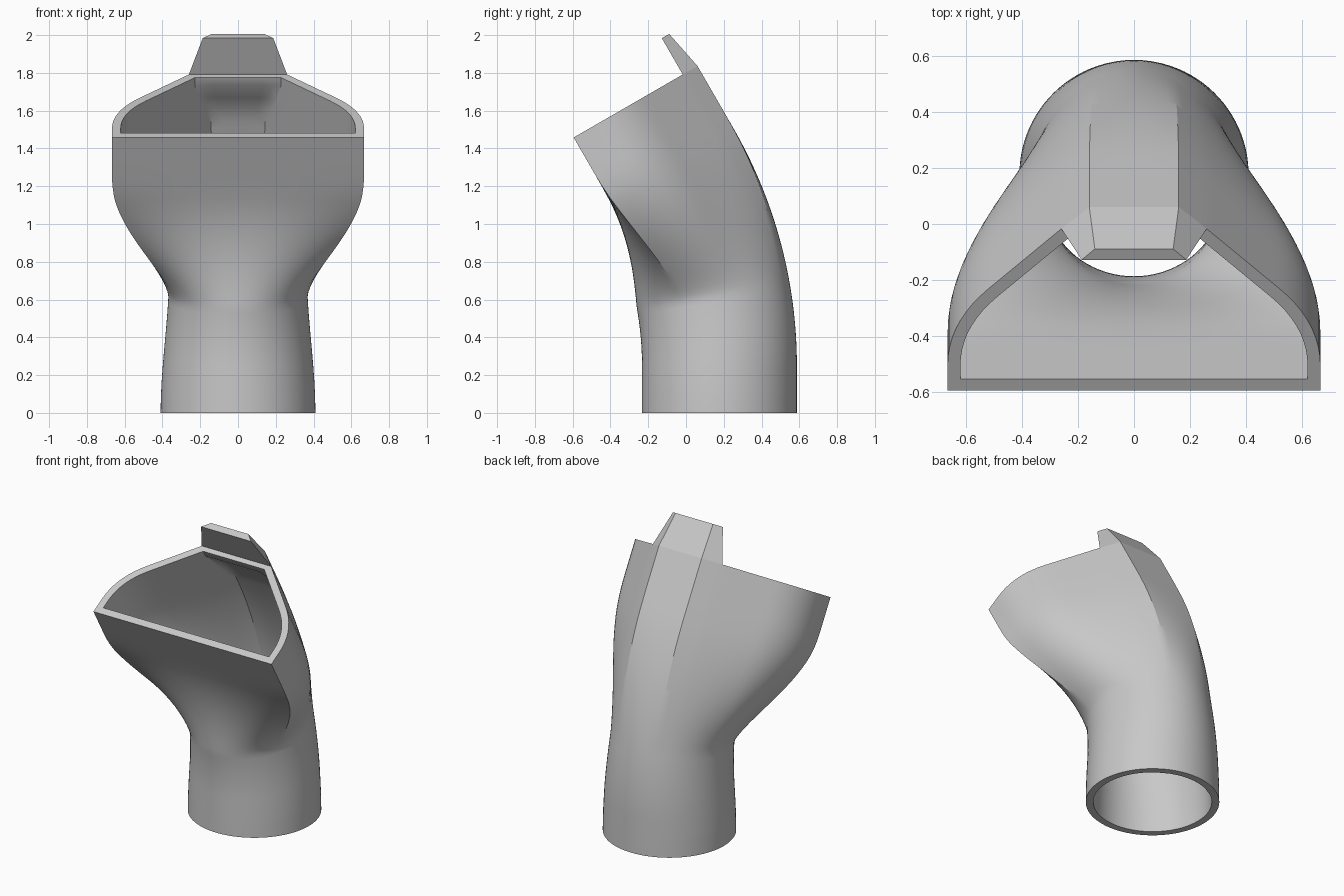
import bpy, bmesh
from math import sin, cos, radians
from mathutils import Vector

if "Cube" in bpy.data.objects:
    bpy.data.objects.remove(bpy.data.objects["Cube"])

PIVOT_Y, BASE, BEND = -1.933, 0.25, radians(30)
R_MID, R_FRONT = 2.11, 1.763          # bend radii of tube centre and front wall
RISE, WALL = 0.377, 0.046             # straight mouth height, wall thickness
ARC_END = BASE + R_MID * BEND
TOP = ARC_END + RISE
SHELF = 0.667                         # outer back edge of the rim
LIP_DEPTH, LIP_SLOPE = 0.046, 0.27    # upright and sloped heights of the inner lip
STRIP, BEVEL = 5, 9                   # outline steps to the strip edge and rim corner

COLOUR = (0.58, 0.58, 0.58, 1)
grey = bpy.data.materials.new("plain grey")
grey.use_nodes = True
grey.diffuse_color = COLOUR
grey.node_tree.nodes["Principled BSDF"].inputs["Base Color"].default_value = COLOUR


def smooth(t):
    t = max(0, min(1, t))
    return t * t * (3 - 2 * t)


def place(x, v, d):
    """Point of a cross-section at distance d: upright, then bent, then straight."""
    r = R_FRONT + v
    a = max(0, min(BEND, (d - BASE) / R_MID))
    base = Vector((x, PIVOT_Y + r * cos(a), min(d, BASE) + r * sin(a)))
    return base + Vector((0, -sin(a), cos(a))) * max(0, d - ARC_END)


# Half outline of the mouth, back centre to front centre, paired with tube angles
def half_outline():
    pts = []

    def line(a, b, f0, f1, n):
        for i in range(n):
            t = i / n
            pts.append((a[0] + (b[0] - a[0]) * t, a[1] + (b[1] - a[1]) * t, f0 + (f1 - f0) * t))

    line((0, .757), (.16, .757), 0, 23, STRIP)
    line((.16, .757), (.26, SHELF), 23, 37, BEVEL - STRIP)
    line((.26, SHELF), (.52, .42), 37, 70, 9)
    for i in range(9):
        t = i / 9
        pts.append(((1 - t) ** 2 * .52 + (1 - (1 - t) ** 2) * .667,
                    (1 - t) ** 2 * .42 + 2 * t * (1 - t) * .28 + t * t * .1, 70 + 32 * t))
    line((.667, .1), (.667, 0), 102, 114, 4)
    line((.667, 0), (0, 0), 114, 180, 16)
    return pts + [(0, 0, 180)]


half = half_outline()
outline = half + [(-x, v, -f) for x, v, f in reversed(half[1:-1])]
N = len(outline)


def section(d):
    """Round tube blending into the mouth outline."""
    w = smooth(max(0, (d - .62) / .88) ** .7)
    rx = .41 - .045 * smooth(d / .75)
    ring = []
    for x, v, f in outline:
        f = radians(f)
        tube = Vector((rx * sin(f), R_MID - R_FRONT + .41 * cos(f)))
        ring.append(tube.lerp(Vector((x, v)), w))
    return ring


def inner_section(d):
    """Section inset by the wall, with the back thickened into a lip near the mouth."""
    ring, out = section(d), []
    for i, p in enumerate(ring):
        e0, e1 = (p - ring[i - 1]).normalized(), (ring[(i + 1) % N] - p).normalized()
        m = Vector((e0.y + e1.y, -e0.x - e1.x))
        out.append(p + m * (2 * WALL / m.length_squared))
    b = max(0, min(1, (TOP - LIP_DEPTH - d) / LIP_SLOPE))
    corner = out[BEVEL].lerp(out[STRIP], b)
    for k in range(BEVEL):
        if k < STRIP:
            p = Vector((corner.x * k / STRIP, corner.y + (out[k].y - corner.y) * b))
        else:
            p = corner.lerp(out[BEVEL], (k - STRIP) / (BEVEL - STRIP))
        out[k] = p
        if k:
            out[N - k] = Vector((-p.x, p.y))
    return out


def finish(bm, name):
    bmesh.ops.remove_doubles(bm, verts=bm.verts, dist=1e-5)
    bmesh.ops.dissolve_degenerate(bm, edges=bm.edges, dist=1e-5)
    bmesh.ops.recalc_face_normals(bm, faces=bm.faces)
    mesh = bpy.data.meshes.new(name)
    bm.to_mesh(mesh)
    bm.free()
    mesh.materials.append(grey)
    ob = bpy.data.objects.new(name, mesh)
    bpy.context.collection.objects.link(ob)
    return ob


# Hollow bent body: outer skin up, rim across, inner skin down, foot ring
stations = [0, .08, .16] + [BASE + (ARC_END - BASE) * i / 36 for i in range(37)]
stations += [ARC_END + .03, TOP - LIP_DEPTH - LIP_SLOPE, ARC_END + .1, ARC_END + .15,
             TOP - .15, TOP - LIP_DEPTH, TOP]
rings = [[place(p.x, p.y, d) for p in section(d)] for d in stations]
rings.append([place(p.x, min(p.y, SHELF), TOP) for p in section(TOP)])
rings += [[place(p.x, p.y, d) for p in inner_section(d)] for d in reversed(stations)]

bm = bmesh.new()
loops = [[bm.verts.new(p) for p in ring] for ring in rings]
for a, b in zip(loops, loops[1:] + loops[:1]):
    for i in range(N):
        j = (i + 1) % N
        bm.faces.new((a[i], a[j], b[j], b[i]))
body = finish(bm, "bent_funnel_body")

bpy.context.view_layer.objects.active = body
body.select_set(True)
bpy.ops.object.shade_smooth_by_angle(angle=radians(25))

# Tapered tab standing on the back of the rim
bm = bmesh.new()
low = [(-.26, SHELF), (.26, SHELF), (.16, .757), (-.16, .757)]
high = [(-.187, SHELF), (.187, SHELF), (.14, .712), (-.14, .712)]
lo = [bm.verts.new(place(x, v, TOP)) for x, v in low]
hi = [bm.verts.new(place(x, v, TOP + .222)) for x, v in high]
bm.faces.new(lo)
bm.faces.new(hi)
for i in range(4):
    j = (i + 1) % 4
    bm.faces.new((lo[i], lo[j], hi[j], hi[i]))
finish(bm, "back_tab")
